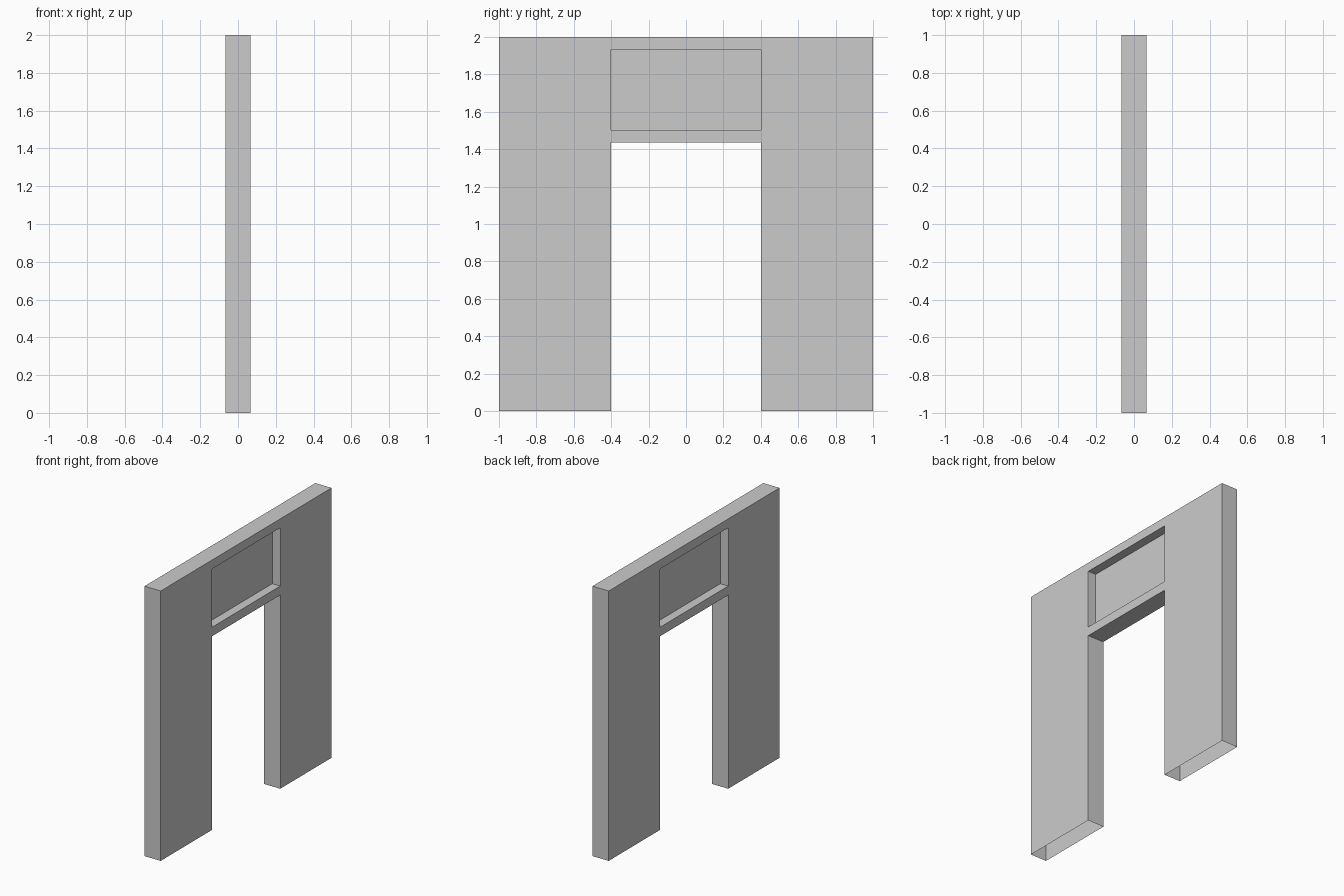
import bpy
import bmesh

if "Cube" in bpy.data.objects:
    bpy.data.objects.remove(bpy.data.objects["Cube"], do_unlink=True)

HALF_DEPTH = 0.0665
Y_CUTS = (-1, -0.4, 0.4, 1)
Z_CUTS = (0, 1.435, 1.502, 1.934, 2)
OPENINGS = {(1, 0), (1, 2)}  # doorway and transom (column, row)

grey = bpy.data.materials.new("plain_grey")
grey.use_nodes = True
colour = (0.6, 0.6, 0.6, 1)
grey.diffuse_color = colour
grey.node_tree.nodes["Principled BSDF"].inputs["Base Color"].default_value = colour


def add_object(name, bm):
    bmesh.ops.recalc_face_normals(bm, faces=bm.faces)
    mesh = bpy.data.meshes.new(name)
    bm.to_mesh(mesh)
    bm.free()
    mesh.materials.append(grey)
    obj = bpy.data.objects.new(name, mesh)
    bpy.context.collection.objects.link(obj)
    return obj


def extruded_cells(cells, half):
    """Flat y-z cells, welded and extruded along x."""
    bm = bmesh.new()
    for y0, y1, z0, z1 in cells:
        corners = ((y0, z0), (y1, z0), (y1, z1), (y0, z1))
        bm.faces.new([bm.verts.new((-half, y, z)) for y, z in corners])
    bmesh.ops.remove_doubles(bm, verts=bm.verts, dist=0.0001)
    back = list(bm.faces)
    result = bmesh.ops.extrude_face_region(bm, geom=back, use_keep_orig=True)
    moved = [g for g in result["geom"] if isinstance(g, bmesh.types.BMVert)]
    bmesh.ops.translate(bm, verts=moved, vec=(2 * half, 0, 0))
    return bm


# Wall with a doorway and a transom opening
cells = [
    (Y_CUTS[i], Y_CUTS[i + 1], Z_CUTS[j], Z_CUTS[j + 1])
    for i in range(3) for j in range(4) if (i, j) not in OPENINGS
]
wall = extruded_cells(cells, HALF_DEPTH)
bmesh.ops.recalc_face_normals(wall, faces=wall.faces)

# The feet are open underneath
feet = [f for f in wall.faces if all(v.co.z < 0.001 for v in f.verts)]
bmesh.ops.delete(wall, geom=feet, context="FACES")
add_object("doorway_wall", wall)

# Thin panel set midway through the transom opening
panel = extruded_cells([(Y_CUTS[1], Y_CUTS[2], Z_CUTS[2], Z_CUTS[3])], 0.001)
add_object("transom_panel", panel)
